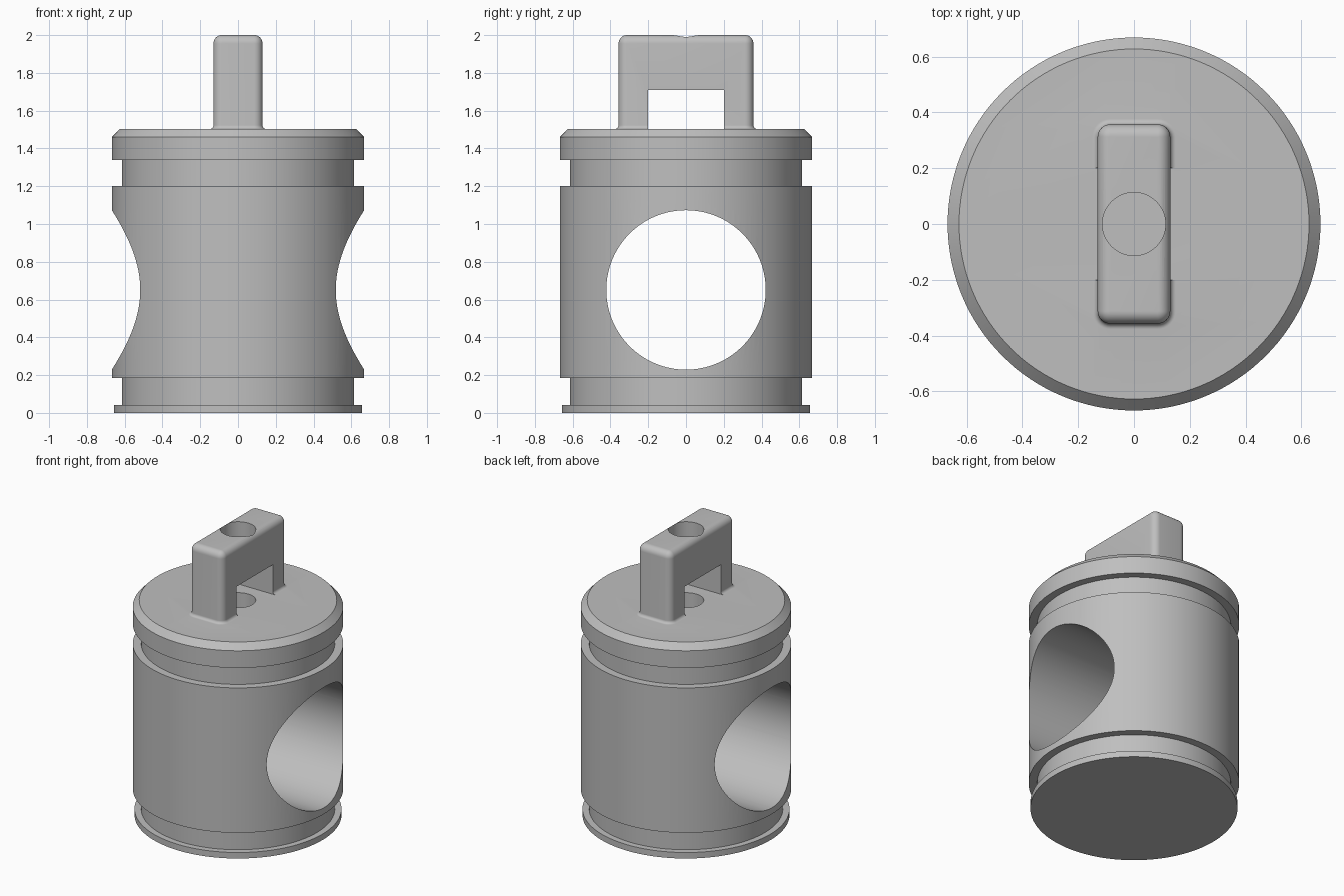
import bpy, bmesh, math

cube = bpy.data.objects.get("Cube")
if cube:
    bpy.data.objects.remove(cube, do_unlink=True)

metal = bpy.data.materials.new("plain grey metal")
metal.use_nodes = True
GREY = (0.52, 0.52, 0.52, 1)
metal.diffuse_color = GREY
metal.node_tree.nodes["Principled BSDF"].inputs["Base Color"].default_value = GREY

TOP = 1.503           # height of the piston crown
HX, HY = 0.13, 0.357  # half sizes of the handle
ROUND = 0.045         # handle edge radius
FILLET = 0.02         # flare where the handle meets the crown


def add_loft(name, rings):
    """Skin a stack of closed rings and cap both ends."""
    bm = bmesh.new()
    loops = [[bm.verts.new(p) for p in ring] for ring in rings]
    n = len(loops[0])
    for a, b in zip(loops, loops[1:]):
        for i in range(n):
            j = (i + 1) % n
            bm.faces.new((a[i], a[j], b[j], b[i]))
    bm.faces.new(loops[0][::-1])
    bm.faces.new(loops[-1])
    bmesh.ops.recalc_face_normals(bm, faces=bm.faces)
    mesh = bpy.data.meshes.new(name)
    bm.to_mesh(mesh)
    bm.free()
    obj = bpy.data.objects.new(name, mesh)
    bpy.context.collection.objects.link(obj)
    mesh.materials.append(metal)
    return obj


def circle(r, z, n=128):
    return [(r * math.cos(math.tau * i / n), r * math.sin(math.tau * i / n), z)
            for i in range(n)]


def rounded_rect(grow, z, steps=8):
    """Handle outline, grown or shrunk by an offset."""
    r = ROUND + grow
    cx, cy = HX - ROUND, HY - ROUND
    pts = []
    for k, (sx, sy) in enumerate([(1, 1), (-1, 1), (-1, -1), (1, -1)]):
        for i in range(steps + 1):
            a = math.pi / 2 * (k + i / steps)
            pts.append((sx * cx + r * math.cos(a), sy * cy + r * math.sin(a), z))
    return pts


def combine(target, other, operation):
    mod = target.modifiers.new(operation.lower(), 'BOOLEAN')
    mod.operation = operation
    mod.solver = 'EXACT'
    mod.object = other
    bpy.context.view_layer.objects.active = target
    bpy.ops.object.modifier_apply(modifier=mod.name)
    bpy.data.objects.remove(other, do_unlink=True)


# Piston body: turned profile with two ring grooves and a chamfered crown
profile = [(0.657, 0), (0.657, 0.042), (0.615, 0.042), (0.615, 0.185),
           (0.668, 0.185), (0.668, 1.2), (0.615, 1.2), (0.615, 1.34),
           (0.668, 1.34), (0.668, 1.46), (0.627, TOP)]
body = add_loft("piston_body", [circle(r, z) for r, z in profile])

# Handle: flared foot, straight sides, rounded top
arc = [math.pi / 2 * i / 8 for i in range(9)]
rings = [rounded_rect(FILLET, TOP - 0.05)]
rings += [rounded_rect(FILLET * (1 - math.sin(a)), TOP + FILLET * (1 - math.cos(a)))
          for a in arc]
rings += [rounded_rect(-(ROUND - 0.002) * (1 - math.cos(a)), 2 - ROUND * (1 - math.sin(a)))
          for a in arc]
handle = add_loft("handle", rings)

# Finger opening through the handle
window = add_loft("window_cutter", [
    [(-1, -0.2, z), (1, -0.2, z), (1, 0.2, z), (-1, 0.2, z)] for z in (1.3, 1.71)])
combine(handle, window, 'DIFFERENCE')
combine(body, handle, 'UNION')

# Pin bore from side to side
bore = add_loft("bore_cutter", [
    [(x, px, pz + 0.651) for px, pz, _ in circle(0.422, 0)] for x in (-1, 1)])
combine(body, bore, 'DIFFERENCE')

# Vertical screw hole through the handle, blind in the crown
hole = add_loft("hole_cutter", [circle(0.113, z, 64) for z in (1.3, 2.1)])
combine(body, hole, 'DIFFERENCE')

bpy.ops.object.select_all(action='DESELECT')
body.select_set(True)
bpy.context.view_layer.objects.active = body
bpy.ops.object.shade_smooth_by_angle(angle=math.radians(30))
